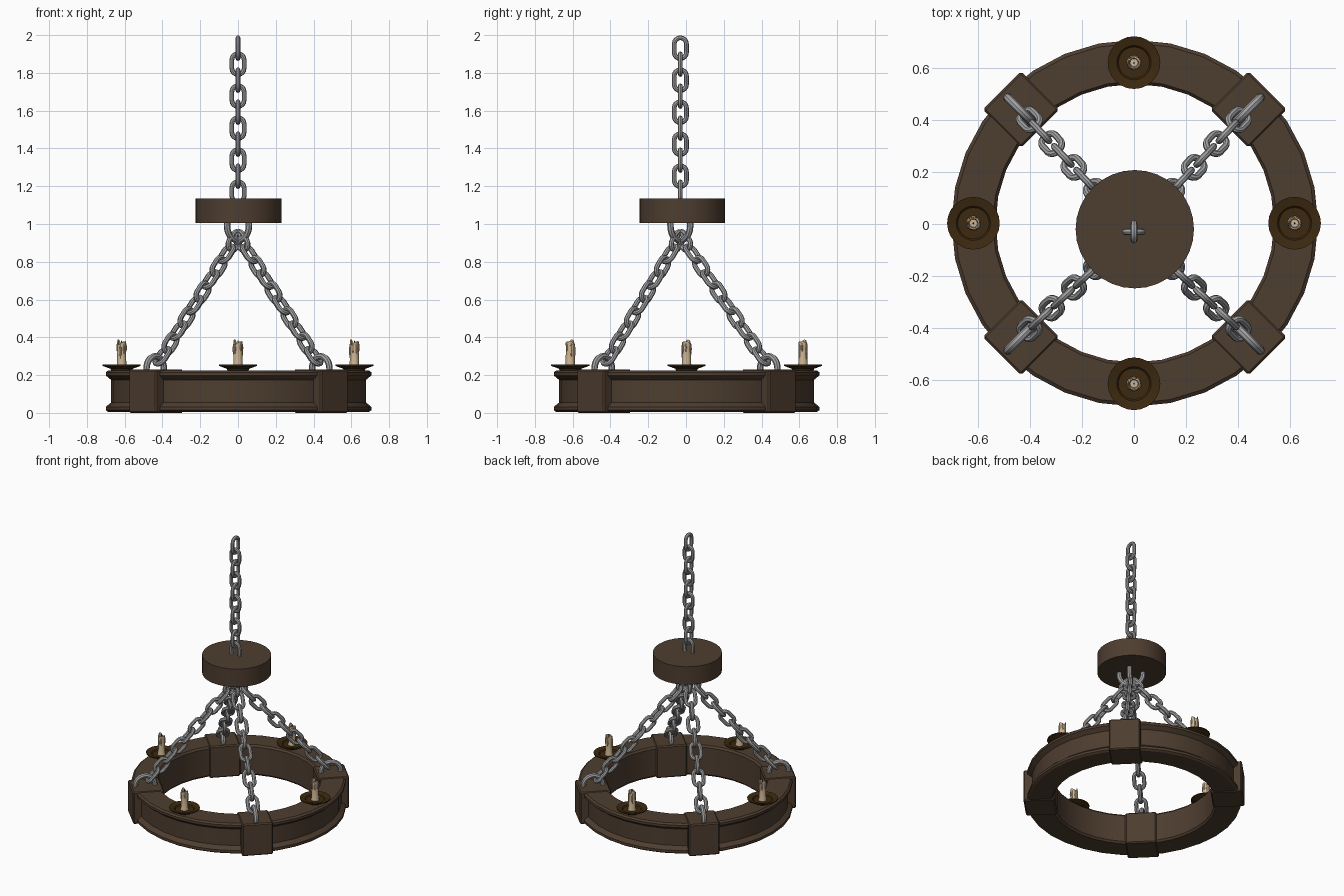
import bpy, bmesh, math, random
from mathutils import Vector, Matrix

if "Cube" in bpy.data.objects:
    bpy.data.objects.remove(bpy.data.objects["Cube"])

random.seed(4)


def material(name, rgb):
    m = bpy.data.materials.new(name)
    m.diffuse_color = (*rgb, 1)
    m.use_nodes = True
    m.node_tree.nodes["Principled BSDF"].inputs["Base Color"].default_value = m.diffuse_color
    return m


WOOD = material("dark_wood", (0.076, 0.047, 0.029))
STEEL = material("grey_steel", (0.36, 0.36, 0.37))
WAX = material("cream_wax", (0.62, 0.46, 0.29))
BRONZE = material("dark_bronze", (0.045, 0.022, 0.005))
WICK = material("burnt_wick", (0.03, 0.025, 0.02))


def finish(name, bm, mat, smooth=35):
    bmesh.ops.recalc_face_normals(bm, faces=bm.faces)
    me = bpy.data.meshes.new(name)
    bm.to_mesh(me)
    bm.free()
    me.materials.append(mat)
    ob = bpy.data.objects.new(name, me)
    bpy.context.collection.objects.link(ob)
    bpy.ops.object.select_all(action='DESELECT')
    ob.select_set(True)
    bpy.context.view_layer.objects.active = ob
    bpy.ops.object.shade_smooth_by_angle(angle=math.radians(smooth))
    return ob


def skin(bm, rings, closed):
    """Join rings of points into a tube; cap the ends when open."""
    vs = [[bm.verts.new(p) for p in r] for r in rings]
    n, k = len(vs), len(vs[0])
    for i in range(n if closed else n - 1):
        a, b = vs[i], vs[(i + 1) % n]
        for j in range(k):
            bm.faces.new((a[j], a[(j + 1) % k], b[(j + 1) % k], b[j]))
    if not closed:
        bm.faces.new(vs[0])
        bm.faces.new(vs[-1])


def wire(bm, path, r, centre, wide, length, closed):
    """Round wire along a flat path given in the (wide, length) plane."""
    normal = wide.cross(length)
    rings, n = [], len(path)
    for i, (u, v) in enumerate(path):
        p, q = (path[i - 1], path[(i + 1) % n]) if closed else (path[max(i - 1, 0)], path[min(i + 1, n - 1)])
        t = (wide * (q[0] - p[0]) + length * (q[1] - p[1])).normalized()
        side = normal.cross(t)
        c = centre + wide * u + length * v
        rings.append([c + (side * math.cos(a) + normal * math.sin(a)) * r
                      for a in (math.tau * j / 8 for j in range(8))])
    skin(bm, rings, closed)


def lathe(bm, profile, n, centre, closed):
    """Spin an (r, z) profile round a vertical axis."""
    rings = [[Vector((r * math.cos(math.tau * j / n), r * math.sin(math.tau * j / n), z)) + centre
              for j in range(n)] for r, z in profile]
    skin(bm, rings, closed)


def link_path(half_width=0.0325, straight=0.0225):
    pts = []
    for s in (0, 1):
        for i in range(9):
            a = math.pi * (s + i / 8)
            pts.append((half_width * math.cos(a), half_width * math.sin(a) + (straight if s == 0 else -straight)))
    return pts


def arch_path(half_width, leg):
    return [(half_width, -leg)] + [(half_width * math.cos(math.pi * i / 12), half_width * math.sin(math.pi * i / 12))
                                   for i in range(13)] + [(-half_width, -leg)]


Z = Vector((0, 0, 1))
HUB = Vector((0, -0.03, 0))

# Main wooden hoop with a recessed outer band
bm = bmesh.new()
lathe(bm, [(0.545, 0.005), (0.69, 0.005), (0.703, 0.014), (0.703, 0.032), (0.675, 0.055), (0.675, 0.175),
           (0.703, 0.198), (0.703, 0.215), (0.69, 0.225), (0.545, 0.225), (0.534, 0.212), (0.534, 0.018)],
      32, Vector((0.003, 0.003, 0)), True)
finish("wooden_hoop", bm, WOOD, 20)

# Hub disc
bm = bmesh.new()
lathe(bm, [(0.227, 1.005), (0.227, 1.135)], 32, Vector((0.003, -0.02, 0)), False)
finish("hub_disc", bm, WOOD)

# Top vertical chain
bm = bmesh.new()
for k in range(10):
    w = Vector((0, 1, 0)) if k % 2 == 0 else Vector((1, 0, 0))
    wire(bm, link_path(), 0.0125, HUB + Z * (1.931 - 0.0847 * k), w, Z, True)
finish("top_chain", bm, STEEL)

# Two crossed loops under the hub
for i, sx in enumerate((1, -1)):
    bm = bmesh.new()
    wire(bm, arch_path(0.078, 0.03), 0.017, HUB + Z * 0.99, Vector((sx * 0.74, 0.67, 0)).normalized(), -Z, False)
    finish(f"hub_loop_{i + 1}", bm, STEEL)

# Corner blocks, their eye loops and the slanted chains
for i in range(4):
    ang = math.pi / 4 + i * math.pi / 2
    out = Vector((math.cos(ang), math.sin(ang), 0))
    tang = Z.cross(out)

    bm = bmesh.new()
    bmesh.ops.create_cube(bm, size=1, matrix=Matrix.Translation(out * 0.617 + Vector((0.003, 0.003, 0.115)))
                          @ Matrix.Rotation(ang, 4, 'Z') @ Matrix.Diagonal((0.207, 0.207, 0.23, 1)))
    bmesh.ops.bevel(bm, geom=bm.edges[:], offset=0.008, segments=1, affect='EDGES')
    finish(f"corner_block_{i + 1}", bm, WOOD, 20)

    eye = out * 0.62
    bm = bmesh.new()
    wire(bm, arch_path(0.065, 0.04), 0.017, eye + Z * 0.235, out, Z, False)
    finish(f"eye_loop_{i + 1}", bm, STEEL)

    bm = bmesh.new()
    top = HUB - out * 0.015 + Z * 0.955
    end = eye - out * 0.02 + Z * 0.262
    d = (end - top).normalized()
    side = Z.cross(d).normalized()
    up = d.cross(side)
    first, last = top + d * 0.06, end - d * 0.05
    for k in range(10):
        wire(bm, link_path(), 0.0135, first.lerp(last, k / 9), side if k % 2 else up, d, True)
    finish(f"slanted_chain_{i + 1}", bm, STEEL)

# Drip dishes and candles
for i in range(4):
    ang = i * math.pi / 2
    c = Vector((0.616 * math.cos(ang), 0.616 * math.sin(ang) + 0.003, 0))

    bm = bmesh.new()
    lathe(bm, [(0.055, 0.222), (0.06, 0.234), (0.101, 0.249), (0.101, 0.255), (0.066, 0.247), (0.06, 0.24)],
          24, c, False)
    finish(f"drip_dish_{i + 1}", bm, BRONZE, 25)

    # uneven melted rim round a sunken pool
    bm = bmesh.new()
    lathe(bm, [(0.029, 0.236), (0.025, 0.25), (0.023, 0.33), (0.024, 0.372), (0.018, 0.374), (0.015, 0.352)],
          16, c, False)
    for v in bm.verts:
        if v.co.z > 0.36:
            a = math.atan2(v.co.y - c.y, v.co.x - c.x)
            v.co.z += 0.010 * math.sin(a * 2 + 2.5) + 0.006 * math.sin(a * 3)
    # wax runs down the side
    for k in range(6):
        a = k * math.tau / 6 + random.uniform(-0.3, 0.3)
        h = random.uniform(0.02, 0.045)
        p = c + Vector((0.0235 * math.cos(a), 0.0235 * math.sin(a), 0.368 - h))
        bmesh.ops.create_uvsphere(bm, u_segments=8, v_segments=6, radius=1,
                                  matrix=Matrix.Translation(p) @ Matrix.Diagonal((0.005, 0.005, h, 1)))
    finish(f"candle_{i + 1}", bm, WAX, 40)

    bm = bmesh.new()
    lathe(bm, [(0.003, 0.345), (0.002, 0.383)], 6, c, False)
    finish(f"wick_{i + 1}", bm, WICK)
